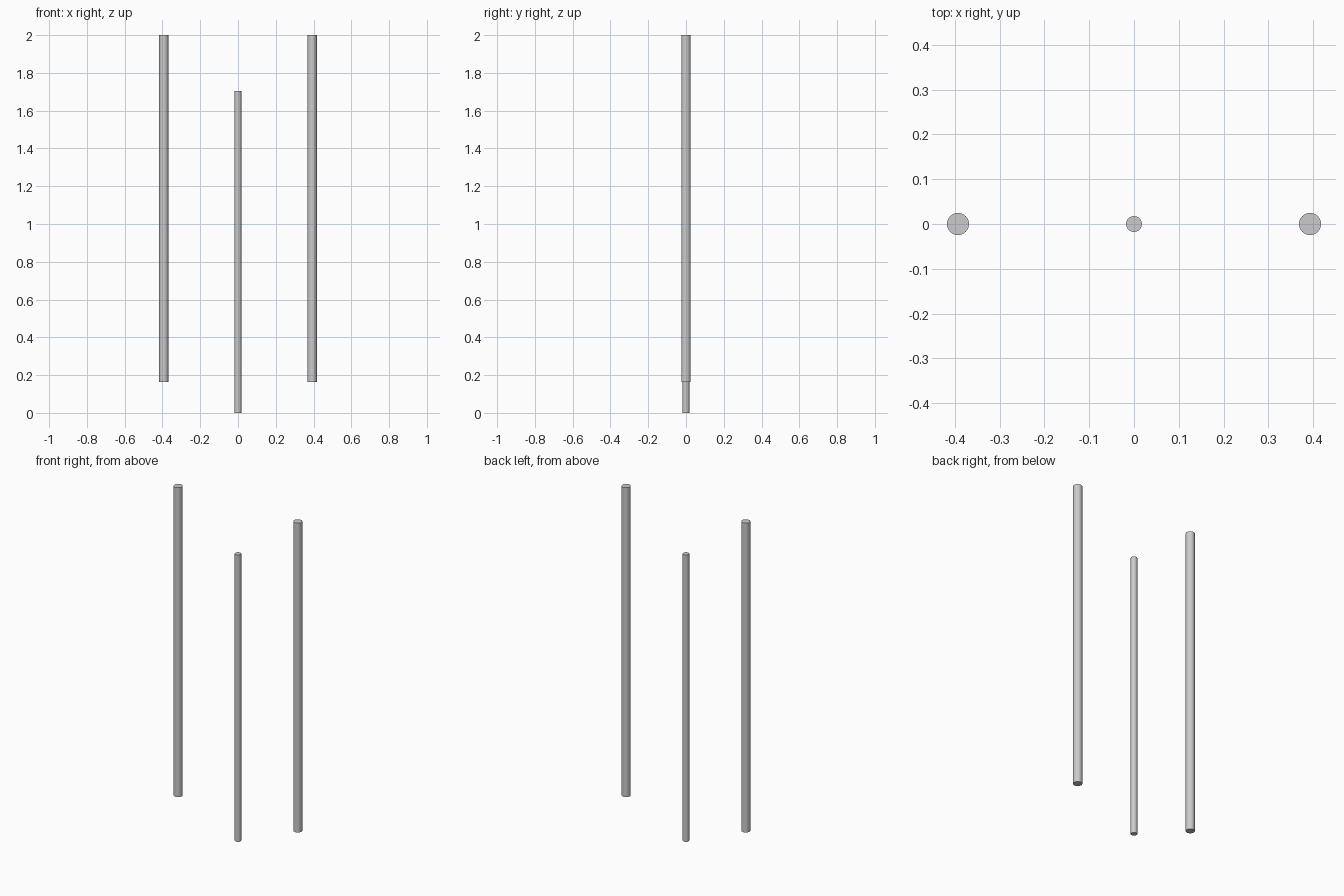
import bpy

if "Cube" in bpy.data.objects:
    bpy.data.objects.remove(bpy.data.objects["Cube"])


def rod(name, x, radius, z0, z1):
    bpy.ops.mesh.primitive_cylinder_add(
        vertices=32, radius=radius, depth=z1 - z0, location=(x, 0, (z0 + z1) / 2))
    ob = bpy.context.object
    ob.name = name
    bpy.ops.object.shade_smooth_by_angle()
    return ob


# Thin central rod standing on the ground
rod("centre_rod", 0, 0.0177, 0.0, 1.703)

# Pair of thicker raised rods
for side, name in ((-1, "left_rod"), (1, "right_rod")):
    rod(name, side * 0.393, 0.0246, 0.164, 2.0)
